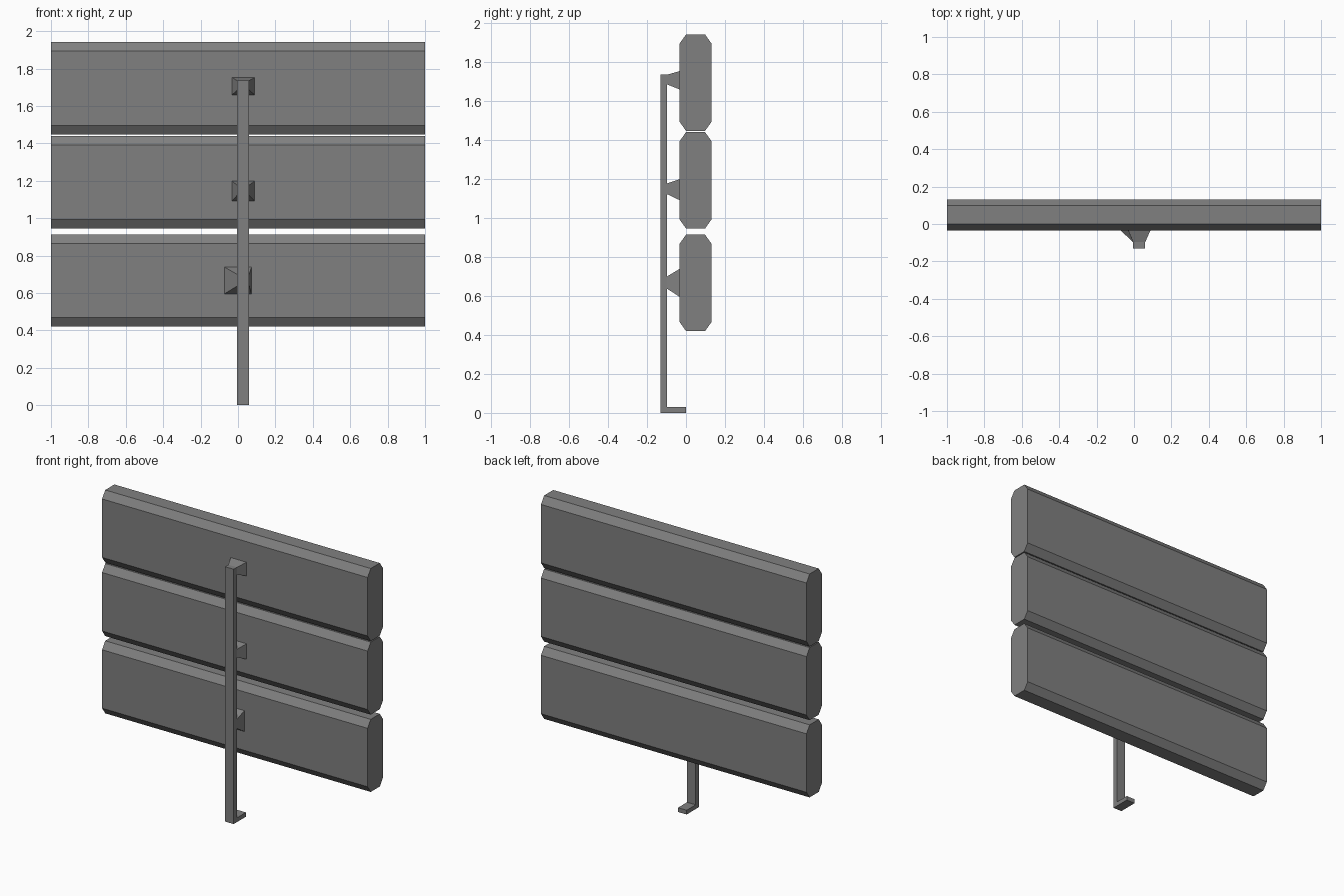
import bpy, bmesh

if "Cube" in bpy.data.objects:
    bpy.data.objects.remove(bpy.data.objects["Cube"])

grey = bpy.data.materials.new("grey")
grey.diffuse_color = (0.216, 0.216, 0.216, 1)
grey.use_nodes = True
grey.node_tree.nodes["Principled BSDF"].inputs["Base Color"].default_value = grey.diffuse_color


def loft(name, a, b):
    """Closed solid between two matching loops of points."""
    bm = bmesh.new()
    va = [bm.verts.new(p) for p in a]
    vb = [bm.verts.new(p) for p in b]
    n = len(a)
    bm.faces.new(va)
    bm.faces.new(vb[::-1])
    for i in range(n):
        j = (i + 1) % n
        bm.faces.new((va[j], va[i], vb[i], vb[j]))
    bmesh.ops.recalc_face_normals(bm, faces=bm.faces)
    me = bpy.data.meshes.new(name)
    bm.to_mesh(me)
    bm.free()
    me.materials.append(grey)
    ob = bpy.data.objects.new(name, me)
    bpy.context.collection.objects.link(ob)
    return ob


def extrude_x(name, profile, x0, x1):
    return loft(name, [(x0, y, z) for y, z in profile], [(x1, y, z) for y, z in profile])


def rect(x0, x1, z0, z1, y):
    return [(x0, y, z0), (x1, y, z0), (x1, y, z1), (x0, y, z1)]


# Chamfered horizontal planks
Y0, Y1, CY, CZ, H = -0.034, 0.132, 0.034, 0.048, 0.494
for name, z in (("lower_plank", 0.42), ("middle_plank", 0.946), ("upper_plank", 1.447)):
    t = z + H
    extrude_x(name, [(Y0 + CY, z), (Y1 - CY, z), (Y1, z + CZ), (Y1, t - CZ),
                     (Y1 - CY, t), (Y0 + CY, t), (Y0, t - CZ), (Y0, z + CZ)], -1, 1)

# L-shaped post with foot
PX0, PX1, PY = -0.005, 0.06, -0.097
extrude_x("post", [(-0.132, 0), (0, 0), (0, 0.029), (PY, 0.029),
                   (PY, 1.735), (-0.132, 1.735)], PX0, PX1)

# Tapered brackets: plank-side x range and z range, post-side z range
for name, x0, x1, z0, z1, p0, p1 in (
        ("upper_bracket", -0.031, 0.088, 1.66, 1.753, 1.685, 1.735),
        ("middle_bracket", -0.032, 0.088, 1.092, 1.198, 1.122, 1.177),
        ("lower_bracket", -0.072, 0.072, 0.596, 0.738, 0.637, 0.70)):
    loft(name, rect(PX0, PX1, p0, p1, PY), rect(x0, x1, z0, z1, Y0))
